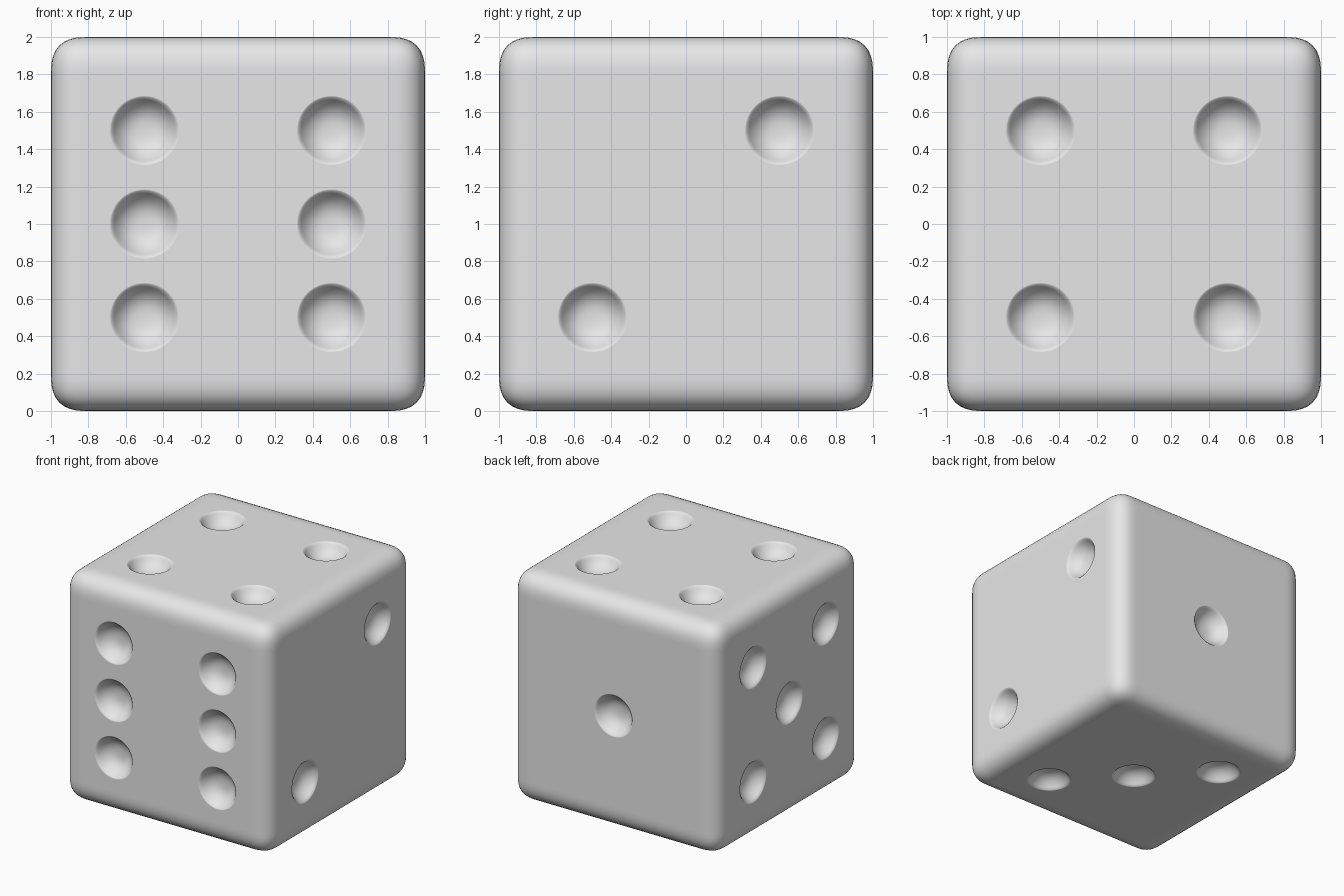
import bpy, bmesh
from math import tau
from mathutils import Vector, Matrix

if "Cube" in bpy.data.objects:
    bpy.data.objects.remove(bpy.data.objects["Cube"])

grey = bpy.data.materials.new("light_grey")
grey.use_nodes = True
grey.diffuse_color = (0.8, 0.8, 0.8, 1)
grey.node_tree.nodes["Principled BSDF"].inputs["Base Color"].default_value = (0.8, 0.8, 0.8, 1)


def make_object(name, bm):
    mesh = bpy.data.meshes.new(name)
    bm.to_mesh(mesh)
    bm.free()
    mesh.materials.append(grey)
    mesh.shade_smooth()
    obj = bpy.data.objects.new(name, mesh)
    bpy.context.collection.objects.link(obj)
    return obj


# Pip profile: closed top, softly flared lip, rounded bowl
RIM, LIP, BOWL, RINGS = 0.165, 0.018, 0.085, 10
profile = [(0, 0.05), (0.2, 0.05), (0.19, 0.002), (0.18, -0.003), (0.172, -0.009)]
for i in range(RINGS + 1):
    t = 1 - i / RINGS
    t = 1 - (1 - t) ** 1.5
    profile.append((RIM * t, -LIP - BOWL * (1 - t ** 3)))


def add_pip(bm, normal, point):
    """Lathe one pip cutter and stand it on the surface point."""
    part = bmesh.new()
    verts = [part.verts.new((r, 0, z)) for r, z in profile]
    edges = [part.edges.new(pair) for pair in zip(verts, verts[1:])]
    bmesh.ops.spin(part, geom=verts + edges, axis=(0, 0, 1), cent=(0, 0, 0),
                   angle=tau, steps=48, use_duplicate=False)
    bmesh.ops.remove_doubles(part, verts=part.verts, dist=0.0001)
    bmesh.ops.recalc_face_normals(part, faces=part.faces)
    turn = normal.to_track_quat('Z', 'Y').to_matrix().to_4x4()
    part.transform(Matrix.Translation(point) @ turn)
    temp = bpy.data.meshes.new("pip")
    part.to_mesh(temp)
    part.free()
    bm.from_mesh(temp)
    bpy.data.meshes.remove(temp)


# Pip layouts: outward normal, then offsets along the two other axes in xyz order
H = 0.5
corners = [(a, b) for a in (-H, H) for b in (-H, H)]
layouts = [
    ((0, -1, 0), [(a, b) for a in (-H, H) for b in (-H, 0, H)]),
    ((0, 1, 0), [(0, 0)]),
    ((1, 0, 0), [(-H, -H), (H, H)]),
    ((-1, 0, 0), corners + [(0, 0)]),
    ((0, 0, 1), corners),
    ((0, 0, -1), [(H, -H), (0, 0), (-H, H)]),
]
cutters = bmesh.new()
for direction, spots in layouts:
    normal = Vector(direction)
    across = [Vector(row) for row in Matrix.Identity(3) if not row.dot(normal)]
    for a, b in spots:
        point = Vector((0, 0, 1)) + normal + across[0] * a + across[1] * b
        add_pip(cutters, normal, point)
cutter = make_object("pip_cutter", cutters)
cutter.hide_render = True

# Rounded cube body
bm = bmesh.new()
bmesh.ops.create_cube(bm, size=2, matrix=Matrix.Translation((0, 0, 1)))
body = make_object("die_body", bm)
bevel = body.modifiers.new("rounded_edges", 'BEVEL')
bevel.width = 0.2
bevel.segments = 10
bevel.profile = 0.6
cut = body.modifiers.new("pips", 'BOOLEAN')
cut.operation = 'DIFFERENCE'
cut.solver = 'EXACT'
cut.object = cutter

# Apply the cuts, drop the cutter, and keep the flats shaded flat
bpy.context.view_layer.objects.active = body
body.select_set(True)
for name in ("rounded_edges", "pips"):
    bpy.ops.object.modifier_apply(modifier=name)
bpy.data.objects.remove(cutter)
weighted = body.modifiers.new("even_shading", 'WEIGHTED_NORMAL')
weighted.weight = 100
